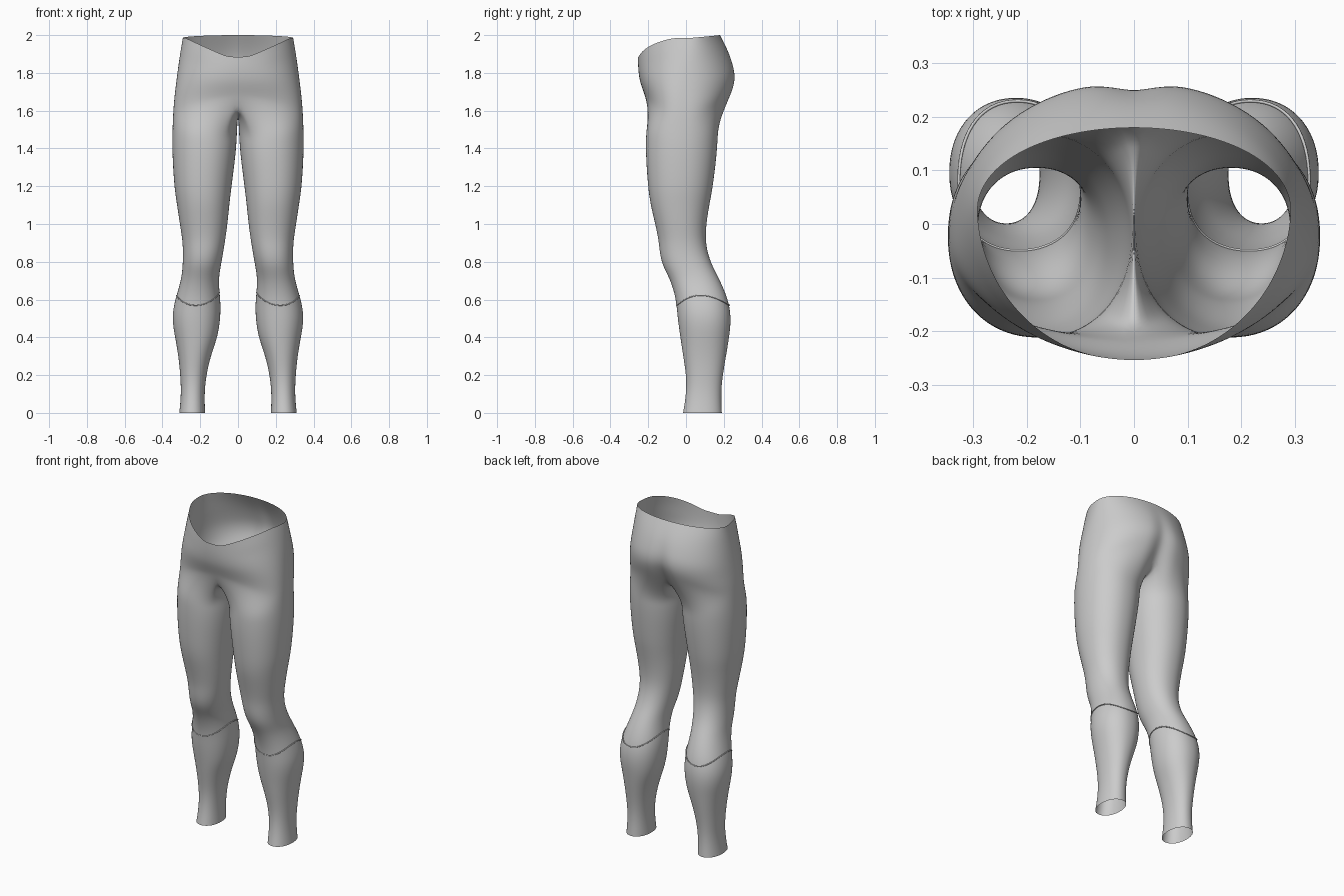
import bpy, bmesh
from math import sin, cos, pi, radians, exp, copysign

if "Cube" in bpy.data.objects:
    bpy.data.objects.remove(bpy.data.objects["Cube"])

# Leg sections: z, inner x, outer x, front y, back y
LEG = [
    (0.00, .174, .311, -.016, .190), (0.10, .177, .302, .000, .186),
    (0.20, .167, .306, .000, .195), (0.30, .144, .316, -.015, .212),
    (0.40, .110, .333, -.030, .228), (0.50, .094, .348, -.044, .238),
    (0.60, .093, .333, -.054, .222), (0.70, .103, .302, -.082, .180),
    (0.80, .087, .292, -.132, .130), (0.90, .070, .293, -.143, .105),
    (1.00, .056, .308, -.163, .108), (1.10, .046, .323, -.187, .124),
    (1.20, .034, .337, -.201, .142), (1.40, .010, .348, -.213, .165),
    (1.55, .003, .346, -.208, .171)]

# Hip sections: z, half width, front y, back y, cleft depth
HIP = [
    (1.55, .346, -.205, .172, .03), (1.65, .339, -.210, .228, .04),
    (1.77, .325, -.247, .268, .020), (1.90, .307, -.254, .234, .006),
    (2.00, .290, -.240, .180, .0)]

OUT, INN = 28, 12          # points on the outer and inner arcs of a ring
CORNER = radians(130)      # where the outer arc meets the crotch arc


def sample(keys, z):
    """Smooth interpolation of a section table."""
    z = min(max(z, keys[0][0]), keys[-1][0])
    i = 0
    while i < len(keys) - 2 and z > keys[i + 1][0]:
        i += 1
    a, b = keys[i], keys[i + 1]
    p, q = keys[max(i - 1, 0)], keys[min(i + 2, len(keys) - 1)]
    h = b[0] - a[0]
    t = (z - a[0]) / h
    res = []
    for k in range(1, len(a)):
        m0 = (b[k] - p[k]) / (b[0] - p[0]) * h
        m1 = (q[k] - a[k]) / (q[0] - a[0]) * h
        res.append((2*t**3 - 3*t*t + 1) * a[k] + (t**3 - 2*t*t + t) * m0
                   + (3*t*t - 2*t**3) * b[k] + (t**3 - t*t) * m1)
    return res


def power(v, n):
    return copysign(abs(v) ** (2 / n), v)


def leg_point(z, ang, n=2.15):
    xi, xo, yf, yb = sample(LEG, z)
    return ((xi + xo) / 2 + (xo - xi) / 2 * power(cos(ang), n),
            (yf + yb) / 2 + (yb - yf) / 2 * power(sin(ang), n), z)


def hip_point(s, a):
    """s runs from the leg top to the waist, a from front to back centre."""
    low = 1.58 + .075 * abs(sin(a)) ** 4
    if a < 0:
        top = 1.885 + .1 * min(max((cos(a) - .18) / .77, 0), 1)
    else:
        top = 1.985 + .015 * sin(a)
    z = low + (top - low) * s
    w, yf, yb, cleft = sample(HIP, z)
    n = 2.0 + .45 * min(max((1.85 - z) / .25, 0), 1)
    yc = -.02 + .05 * min(max((z - 1.7) / .3, 0), 1)
    r = yb - yc if a > 0 else yc - yf
    x = max(w * power(cos(a), n), 0) if abs(a) < pi / 2 - 1e-4 else 0
    y = yc + r * power(sin(a), n)
    if a > 0:
        y -= cleft * exp(-(x / .045) ** 2)
    return (x, y, z)


# One half of the leggings: closed leg rings, then open hip strips
bm = bmesh.new()
leg_angles = [-CORNER + 2 * CORNER * i / OUT for i in range(OUT + 1)]
leg_angles += [CORNER + (2 * pi - 2 * CORNER) * j / (INN + 1) for j in range(1, INN + 1)]
rings = []
LEVELS = 23
for k in range(LEVELS + 1):
    z = 1.5 * k / LEVELS
    rings.append([bm.verts.new(leg_point(z, a)) for a in leg_angles])

strips = []
for k in range(8):
    strips.append([bm.verts.new(hip_point(k / 7, -pi / 2 + pi * i / OUT))
                   for i in range(OUT + 1)])

# Crotch arc on the centre plane closes the top leg ring
front, back = strips[0][0].co, strips[0][-1].co
crotch = []
for j in range(1, INN + 1):
    t = j / (INN + 1)
    v = abs(2 * t - 1)
    crotch.append(bm.verts.new((0, back.y + (front.y - back.y) * t,
                                1.583 + (front.z - 1.583) * v ** 2.5)))
rings.append(strips[0] + crotch)

for lo, hi in zip(rings, rings[1:]):
    for i in range(len(lo)):
        j = (i + 1) % len(lo)
        bm.faces.new((lo[i], lo[j], hi[j], hi[i]))
for lo, hi in zip(strips, strips[1:]):
    for i in range(OUT):
        bm.faces.new((lo[i], lo[i + 1], hi[i + 1], hi[i]))
for f in bm.faces:
    f.smooth = True

mesh = bpy.data.meshes.new("leggings")
bm.to_mesh(mesh)
bm.free()
leggings = bpy.data.objects.new("leggings", mesh)
bpy.context.collection.objects.link(leggings)
mirror = leggings.modifiers.new("mirror", 'MIRROR')
mirror.use_clip = True
mirror.merge_threshold = .0005
sub = leggings.modifiers.new("smooth", 'SUBSURF')
sub.levels = sub.render_levels = 2

# Thin pale seam below each knee, dipping at front and back
pale = bpy.data.materials.new("pale_seam")
pale.diffuse_color = (.85, .85, .85, 1)
pale.use_nodes = True
pale.node_tree.nodes["Principled BSDF"].inputs["Base Color"].default_value = pale.diffuse_color
for side, name in ((1, "calf_seam_left"), (-1, "calf_seam_right")):
    cu = bpy.data.curves.new(name, 'CURVE')
    cu.dimensions = '3D'
    cu.bevel_depth = .003
    cu.bevel_resolution = 1
    sp = cu.splines.new('POLY')
    sp.points.add(63)
    sp.use_cyclic_u = True
    for i, p in enumerate(sp.points):
        a = 2 * pi * i / 64
        x, y, z = leg_point(.6 + .03 * cos(2 * a) - .008 * cos(a), a)
        p.co = (side * x, y, z, 1)
    cu.materials.append(pale)
    bpy.context.collection.objects.link(bpy.data.objects.new(name, cu))
